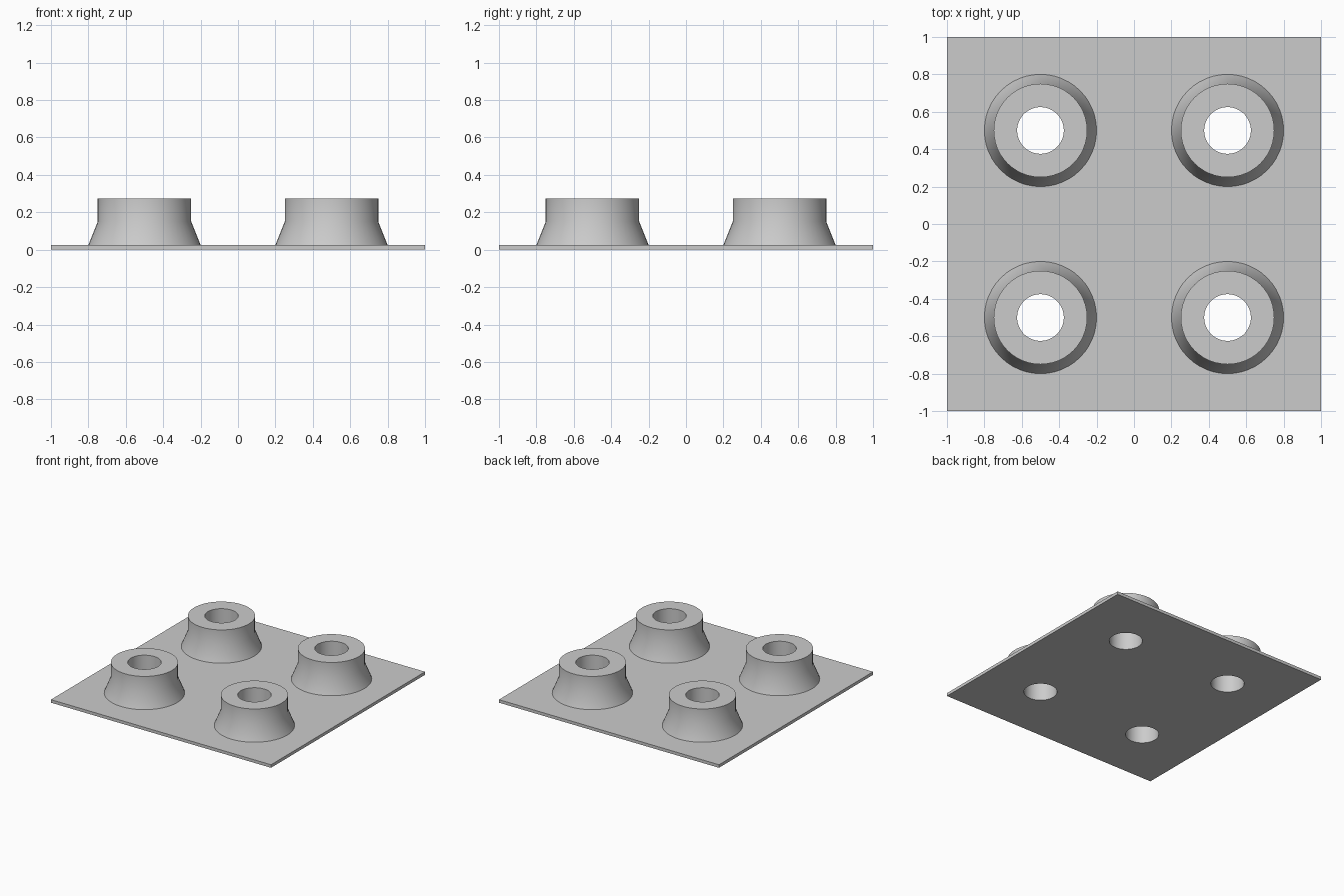
import bpy, bmesh, math

SIDES = 48
PLATE_H = 0.025
HOLE_R = 0.125

if "Cube" in bpy.data.objects:
    bpy.data.objects.remove(bpy.data.objects["Cube"], do_unlink=True)

grey = bpy.data.materials.new("light_grey")
grey.use_nodes = True
colour = (0.6, 0.6, 0.6, 1)
grey.diffuse_color = colour
grey.node_tree.nodes["Principled BSDF"].inputs["Base Color"].default_value = colour


def lathe(name, profile, x, y, closed_ends=False):
    """Turn a (radius, height) profile around a vertical axis at x, y."""
    bm = bmesh.new()
    rings = []
    for r, z in profile:
        rings.append([bm.verts.new((r * math.cos(math.tau * i / SIDES),
                                    r * math.sin(math.tau * i / SIDES), z))
                      for i in range(SIDES)])
    for a, b in zip(rings, rings[1:]):
        for i in range(SIDES):
            j = (i + 1) % SIDES
            bm.faces.new((a[i], a[j], b[j], b[i]))
    if closed_ends:
        bm.faces.new(rings[0][::-1])
        bm.faces.new(rings[-1])
    mesh = bpy.data.meshes.new(name)
    bm.to_mesh(mesh)
    bm.free()
    mesh.materials.append(grey)
    obj = bpy.data.objects.new(name, mesh)
    obj.location = (x, y, 0)
    bpy.context.collection.objects.link(obj)
    return obj


def activate(obj):
    bpy.ops.object.select_all(action='DESELECT')
    obj.select_set(True)
    bpy.context.view_layer.objects.active = obj


# Thin square base plate
bpy.ops.mesh.primitive_cube_add(size=1, location=(0, 0, PLATE_H / 2))
plate = bpy.context.object
plate.name = "base_plate"
plate.scale = (2, 2, PLATE_H)
bpy.ops.object.transform_apply(location=True, scale=True)
plate.data.materials.append(grey)

# Flared collar: outer wall from the flared foot up, flat rim, then the bore
collar_profile = [(0.3, PLATE_H), (0.25, 0.15), (0.25, 0.275),
                  (HOLE_R, 0.275), (HOLE_R, PLATE_H)]

for x, side in ((-0.5, "right"), (0.5, "left")):
    for y, end in ((-0.5, "front"), (0.5, "back")):
        # Through hole in the plate
        cutter = lathe("hole_cutter", [(HOLE_R, -0.1), (HOLE_R, 0.1)], x, y, True)
        cutter.hide_render = True
        activate(plate)
        cut = plate.modifiers.new("hole", 'BOOLEAN')
        cut.operation = 'DIFFERENCE'
        cut.solver = 'EXACT'
        cut.object = cutter
        bpy.ops.object.modifier_apply(modifier=cut.name)
        bpy.data.objects.remove(cutter, do_unlink=True)

        # Collar standing around the hole
        collar = lathe(f"{end}_{side}_collar", collar_profile, x, y)
        activate(collar)
        bpy.ops.object.shade_smooth_by_angle(angle=math.radians(30))

activate(plate)
bpy.ops.object.shade_smooth_by_angle(angle=math.radians(30))
